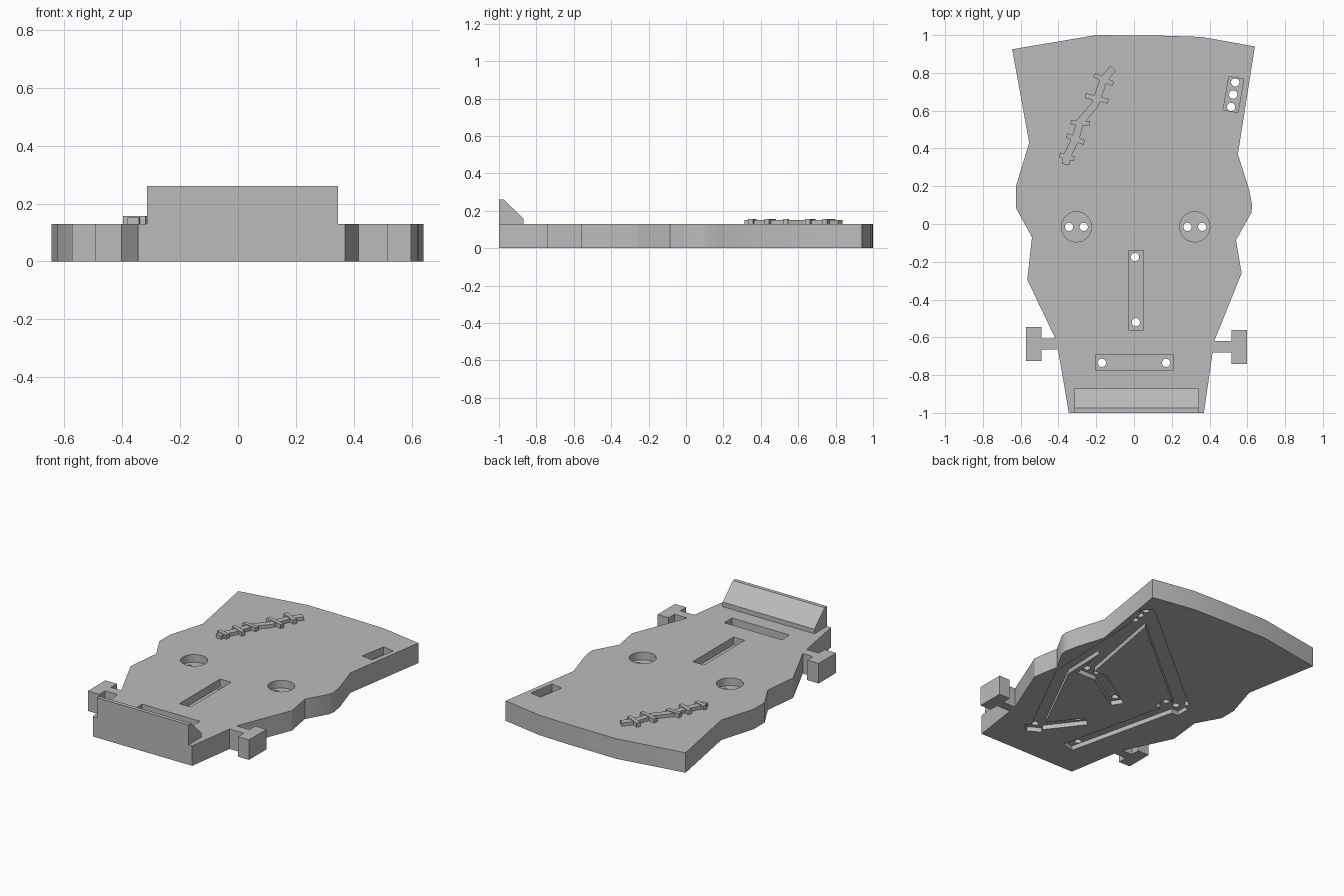
import bpy
import bmesh
from math import sin, cos, pi, radians
from mathutils import Vector

if "Cube" in bpy.data.objects:
    bpy.data.objects.remove(bpy.data.objects["Cube"])

TOP = 0.13       # plate thickness
FLOOR = 0.08     # floor of the upper recesses
GROOVE = 0.03    # depth of the wire channels underneath

grey = bpy.data.materials.new("plain_grey")
grey.use_nodes = True
grey.diffuse_color = (0.5, 0.5, 0.5, 1)
grey.node_tree.nodes["Principled BSDF"].inputs["Base Color"].default_value = grey.diffuse_color


def extrude(name, base, shift):
    """Solid made by sweeping a polygon of 3D points along a vector."""
    bm = bmesh.new()
    face = bm.faces.new([bm.verts.new(p) for p in base])
    swept = bmesh.ops.extrude_face_region(bm, geom=[face], use_keep_orig=True)
    moved = [g for g in swept["geom"] if isinstance(g, bmesh.types.BMVert)]
    bmesh.ops.translate(bm, verts=moved, vec=shift)
    bmesh.ops.recalc_face_normals(bm, faces=bm.faces)
    mesh = bpy.data.meshes.new(name)
    bm.to_mesh(mesh)
    bm.free()
    obj = bpy.data.objects.new(name, mesh)
    bpy.context.collection.objects.link(obj)
    mesh.materials.append(grey)
    return obj


def prism(name, outline, low, high):
    return extrude(name, [(x, y, low) for x, y in outline], (0, 0, high - low))


def circle(x, y, r, sides):
    return [(x + r * cos(2 * pi * i / sides), y + r * sin(2 * pi * i / sides))
            for i in range(sides)]


def ribbon(points, width):
    """Outline of a constant-width strip with mitred bends."""
    pts = [Vector(p) for p in points]
    dirs = [(b - a).normalized() for a, b in zip(pts, pts[1:])]
    left, right = [], []
    for i, p in enumerate(pts):
        d0, d1 = dirs[max(i - 1, 0)], dirs[min(i, len(dirs) - 1)]
        d = (d0 + d1).normalized()
        side = Vector((-d.y, d.x)) * (width / 2 / d.dot(d1))
        left.append(p + side)
        right.append(p - side)
    return left + right[::-1]


def combine(target, other, operation):
    mod = target.modifiers.new("combine", 'BOOLEAN')
    mod.operation, mod.object, mod.solver = operation, other, 'EXACT'
    bpy.ops.object.select_all(action='DESELECT')
    bpy.context.view_layer.objects.active = target
    target.select_set(True)
    bpy.ops.object.modifier_apply(modifier=mod.name)
    bpy.data.objects.remove(other)


def cut(outline, low, high):
    combine(plate, prism("cutter", outline, low, high), 'DIFFERENCE')


# Face plate outline, from the chin round the left side and back
plate = prism("face_plate", [
    (-.345, -1), (.37, -1), (.425, -.62), (.57, -.26), (.54, -.085),
    (.622, .06), (.625, .1), (.61, .18), (.55, .37), (.64, .94),
    (.36, .99), (.15, .997), (-.2, 1), (-.645, .925), (-.555, .43),
    (-.625, .2), (-.625, .085), (-.54, -.07), (-.565, -.295), (-.41, -.62)], 0, TOP)

# T-shaped side bolts, joined to the plate
for side, neck, outer, y in ((-1, .49, .573, -.635), (1, .517, .597, -.65)):
    head, stem = .09, .03
    bolt = [(.36, y - stem), (neck, y - stem), (neck, y - head), (outer, y - head),
            (outer, y + head), (neck, y + head), (neck, y + stem), (.36, y + stem)]
    combine(plate, prism("bolt", [(side * a, b) for a, b in bolt], 0, TOP), 'UNION')

# Recesses in the top: eyes, nose, mouth and the tilted side slot
eyes = (-.305, .322)
for x in eyes:
    cut(circle(x, -.015, .08, 32), FLOOR, .2)
for line in (((.01, -.56), (.01, -.14)),
             ((-.205, -.732), (.21, -.732)),
             ((.511, .597), (.542, .773))):
    cut(ribbon(line, .08), FLOOR, .2)

# Wire channels in the underside
for line, width in (
        (((.54, .8), (.5, .6), (.475, -.11), (.14, -.77)), .08),     # slot to mouth
        (((.5, .72), (.36, -.05)), .08),                            # slot to left eye
        (((.57, .8), (-.345, .04)), .09),                           # slot to right eye
        (((-.335, .06), (-.135, -.79)), .09),                       # right eye to mouth
        (((-.4, -.012), (-.22, -.012)), .1),                        # right eye pad
        (((.4, -.015), (.25, -.015), (-.03, -.195)), .08),          # left eye to nose
        (((-.02, -.475), (.21, -.775)), .08)):                      # nose to mouth
    cut(ribbon(line, width), -.1, GROOVE)

# Round holes right through the plate
holes = [(x + d, -.015) for x in eyes for d in (-.039, .039)]
holes += [(.005, -.175), (.01, -.52), (-.17, -.735), (.17, -.735)]
holes += [(.525 + d / 6, .685 + d) for d in (-.065, 0, .065)]
for x, y in holes:
    cut(circle(x, y, .022, 20), -.1, .2)

bpy.ops.object.shade_smooth_by_angle(angle=radians(30))

# Raised chin lip with a sloping back
lip = [(-1, TOP), (-1, .26), (-.975, .26), (-.87, .16), (-.87, TOP)]
extrude("chin_lip", [(-.315, y, z) for y, z in lip], (.66, 0, 0))

# Scar line with crossing stitches
prism("scar_line", ribbon([
    (-.362, .315), (-.355, .36), (-.31, .45), (-.285, .54), (-.205, .635),
    (-.19, .68), (-.16, .765), (-.11, .825)], .04), TOP, .152)
for i, (x, y, angle, length) in enumerate((
        (-.355, .355, -14, .08), (-.31, .45, -22, .1), (-.285, .535, -4, .1),
        (-.197, .665, -14, .125), (-.16, .765, -25, .11))):
    d = Vector((cos(radians(angle)), sin(radians(angle)))) * length / 2
    c = Vector((x, y))
    prism(f"stitch_{i + 1}", ribbon((c - d, c + d), .026), TOP, .157)
